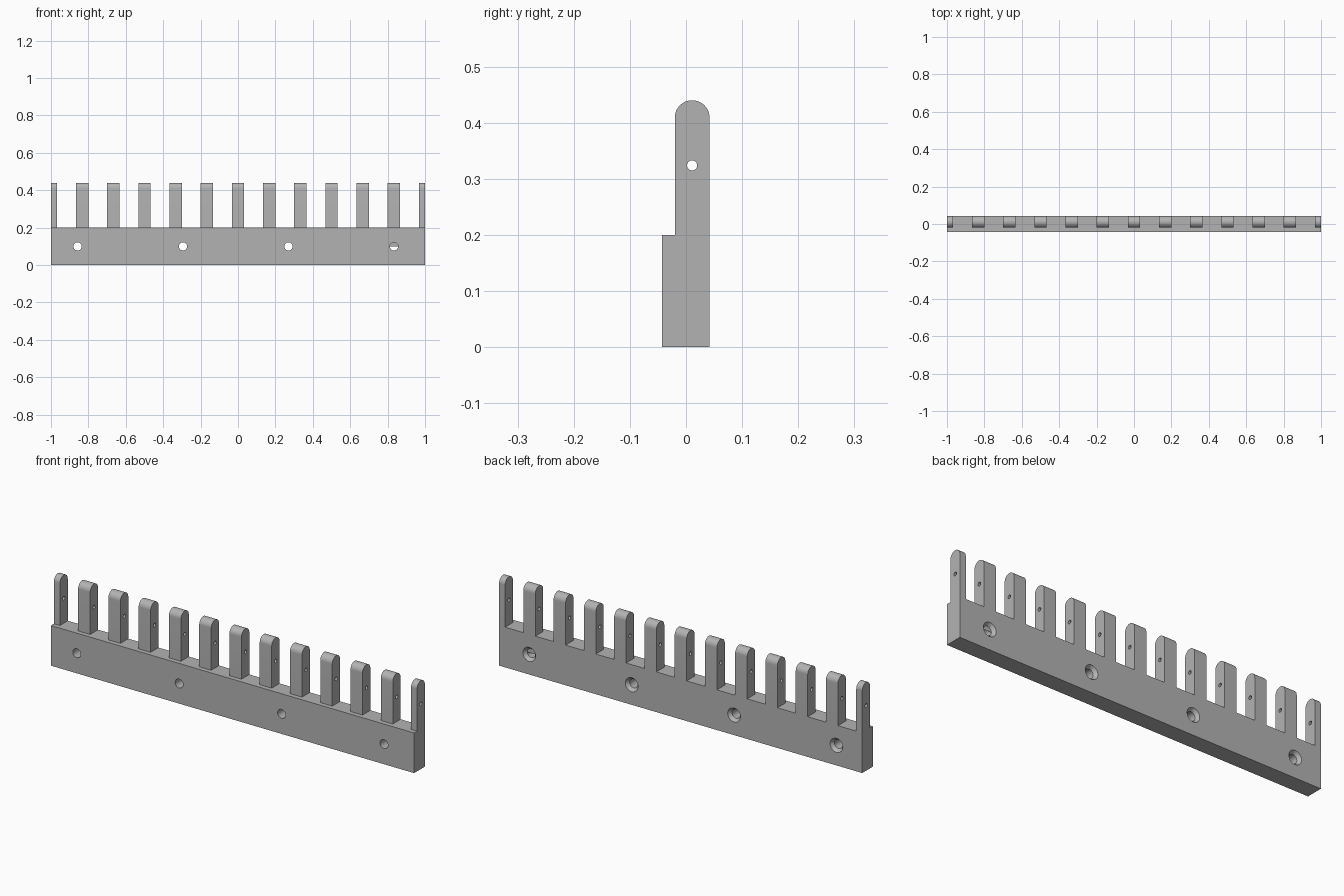
import bpy, bmesh, math
from mathutils import Matrix

if "Cube" in bpy.data.objects:
    bpy.data.objects.remove(bpy.data.objects["Cube"], do_unlink=True)

FRONT, STEP, BACK = -0.043, -0.02, 0.042     # depth planes
LEDGE, TOP = 0.2, 0.44                       # rail and tooth heights
MID, RADIUS = (STEP + BACK) / 2, (BACK - STEP) / 2
PITCH, HALF_TOOTH = 1 / 6, 0.033

grey = bpy.data.materials.new("plain grey")
grey.use_nodes = True
grey.diffuse_color = (0.45, 0.45, 0.45, 1)
grey.node_tree.nodes["Principled BSDF"].inputs["Base Color"].default_value = grey.diffuse_color


def add_object(name, bm):
    bmesh.ops.recalc_face_normals(bm, faces=bm.faces)
    mesh = bpy.data.meshes.new(name)
    bm.to_mesh(mesh)
    bm.free()
    mesh.materials.append(grey)
    obj = bpy.data.objects.new(name, mesh)
    bpy.context.collection.objects.link(obj)
    return obj


def add_cone(bm, start, length, r1, r2, axis):
    """Truncated cone from start, running along +x or +y."""
    turn = Matrix.Rotation(math.pi / 2, 4, 'Y') if axis == 'X' else Matrix.Rotation(-math.pi / 2, 4, 'X')
    place = Matrix.Translation(start) @ turn @ Matrix.Translation((0, 0, length / 2))
    bmesh.ops.create_cone(bm, cap_ends=True, segments=32, radius1=r1, radius2=r2,
                          depth=length, matrix=place)


def cut(target, name, bm):
    cutter = add_object(name, bm)
    cutter.hide_render = True
    mod = target.modifiers.new(name, 'BOOLEAN')
    mod.operation, mod.solver, mod.object = 'DIFFERENCE', 'EXACT', cutter
    bpy.context.view_layer.objects.active = target
    bpy.ops.object.modifier_apply(modifier=mod.name)
    bpy.data.objects.remove(cutter, do_unlink=True)


# Stepped profile with a rounded top, extruded along the whole length
profile = [(STEP, LEDGE), (FRONT, LEDGE), (FRONT, 0), (BACK, 0)]
for i in range(25):
    a = math.pi * i / 24
    profile.append((MID + RADIUS * math.cos(a), TOP - RADIUS + RADIUS * math.sin(a)))
bm = bmesh.new()
face = bm.faces.new([bm.verts.new((-1, y, z)) for y, z in profile])
side = bmesh.ops.extrude_face_region(bm, geom=[face])["geom"]
bmesh.ops.translate(bm, verts=[v for v in side if isinstance(v, bmesh.types.BMVert)], vec=(2, 0, 0))
comb = add_object("toothed_rail", bm)

# Gaps between the teeth
bm = bmesh.new()
for i in range(12):
    x = -1 + PITCH * (i + 0.5)
    size = Matrix.Diagonal((PITCH - 2 * HALF_TOOTH, 0.3, 0.4, 1))
    bmesh.ops.create_cube(bm, size=1, matrix=Matrix.Translation((x, 0, LEDGE + 0.2)) @ size)
cut(comb, "gap_cutter", bm)

# Pin hole running through every tooth
bm = bmesh.new()
add_cone(bm, (-1.1, MID, 0.324), 2.2, 0.009, 0.009, 'X')
cut(comb, "pin_hole_cutter", bm)

# Screw holes, countersunk at the back
shafts, sinks = bmesh.new(), bmesh.new()
for i in range(4):
    x = -0.858 + 0.564 * i
    add_cone(shafts, (x, -0.1, 0.1), 0.2, 0.022, 0.022, 'Y')
    add_cone(sinks, (x, BACK - 0.016, 0.1), 0.032, 0.022, 0.048, 'Y')
cut(comb, "screw_hole_cutter", shafts)
cut(comb, "countersink_cutter", sinks)

# Smooth the rounded tops and holes, keep the corners crisp
bpy.ops.object.select_all(action='DESELECT')
comb.select_set(True)
bpy.context.view_layer.objects.active = comb
bpy.ops.object.shade_smooth_by_angle(angle=math.radians(30))
